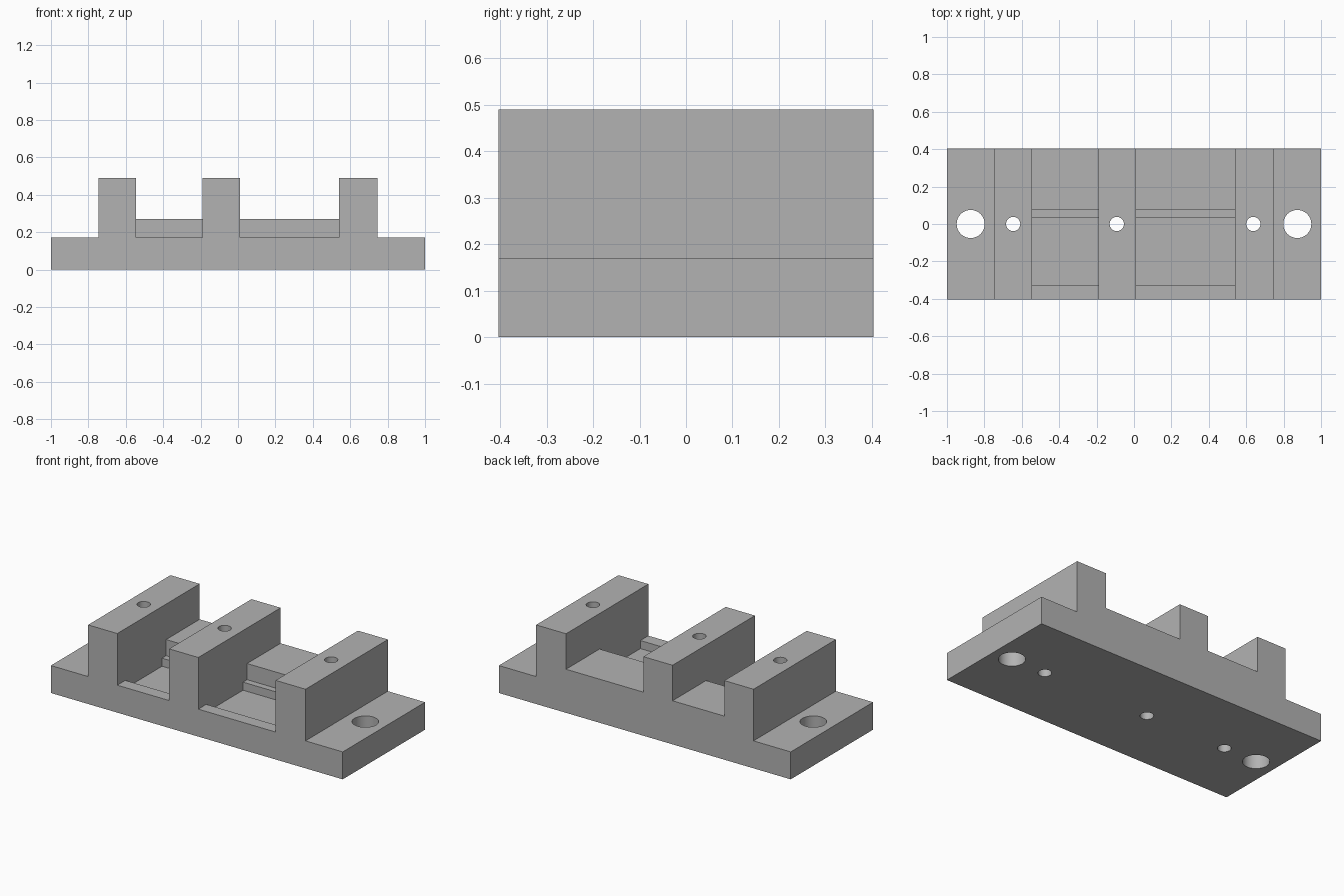
import bpy, bmesh

cube = bpy.data.objects.get("Cube")
if cube:
    bpy.data.objects.remove(cube, do_unlink=True)

# Overall levels
HALF_Y = 0.403
BASE, SHELF, TOP, POCKET = 0.17, 0.27, 0.49, 0.12

grey = bpy.data.materials.new("light_grey")
grey.use_nodes = True
colour = (0.45, 0.45, 0.45, 1)
grey.diffuse_color = colour
grey.node_tree.nodes["Principled BSDF"].inputs["Base Color"].default_value = colour


def add_object(name, bm):
    bmesh.ops.recalc_face_normals(bm, faces=bm.faces)
    mesh = bpy.data.meshes.new(name)
    bm.to_mesh(mesh)
    bm.free()
    mesh.materials.append(grey)
    obj = bpy.data.objects.new(name, mesh)
    bpy.context.collection.objects.link(obj)
    return obj


def prism(name, profile, y0, y1):
    """Extrude an xz profile from y0 to y1."""
    bm = bmesh.new()
    face = bm.faces.new([bm.verts.new((x, y0, z)) for x, z in profile])
    new = bmesh.ops.extrude_face_region(bm, geom=[face])["geom"]
    verts = [g for g in new if isinstance(g, bmesh.types.BMVert)]
    bmesh.ops.translate(bm, verts=verts, vec=(0, y1 - y0, 0))
    return add_object(name, bm)


def box(name, x0, x1, y0, y1, z0, z1):
    return prism(name, [(x0, z0), (x1, z0), (x1, z1), (x0, z1)], y0, y1)


def drill(name, x, radius):
    bm = bmesh.new()
    bmesh.ops.create_cone(bm, cap_ends=True, segments=48, radius1=radius,
                          radius2=radius, depth=2)
    bmesh.ops.translate(bm, verts=bm.verts, vec=(x, 0, 0))
    return add_object(name, bm)


# Stepped block: base plate, three walls and two raised shelves
walls = [(-0.745, -0.545), (-0.19, 0.01), (0.54, 0.745)]
slots = [(a[1], b[0]) for a, b in zip(walls, walls[1:])]
profile = [(-1, 0), (-1, BASE)]
for i, (x0, x1) in enumerate(walls):
    before = BASE if i == 0 else SHELF
    after = BASE if i == len(walls) - 1 else SHELF
    profile += [(x0, before), (x0, TOP), (x1, TOP), (x1, after)]
profile += [(1, BASE), (1, 0)]
block = prism("mounting_block", profile, -HALF_Y, HALF_Y)

# Cutters: front part of each slot, its sunken pocket, and the screw holes
cutters = []
for x0, x1 in slots:
    cutters.append(box("slot_cutter", x0, x1, -0.6, 0.075, BASE, 0.6))
    cutters.append(box("pocket_cutter", x0, x1, -0.325, 0.035, POCKET, 0.6))
for x in (-0.873, 0.873):
    cutters.append(drill("mounting_hole_cutter", x, 0.075))
for x in (-0.646, -0.092, 0.638):
    cutters.append(drill("wall_hole_cutter", x, 0.038))

for cutter in cutters:
    cutter.hide_render = True
    mod = block.modifiers.new("cut", 'BOOLEAN')
    mod.operation = 'DIFFERENCE'
    mod.solver = 'EXACT'
    mod.object = cutter

# Bake the cuts and drop the helpers
graph = bpy.context.evaluated_depsgraph_get()
baked = bpy.data.meshes.new_from_object(block.evaluated_get(graph))
block.modifiers.clear()
block.data = baked
for cutter in cutters:
    bpy.data.objects.remove(cutter, do_unlink=True)

# Smooth hole walls, sharp block edges
bpy.ops.object.select_all(action='DESELECT')
block.select_set(True)
bpy.context.view_layer.objects.active = block
bpy.ops.object.shade_smooth_by_angle(angle=0.5)
